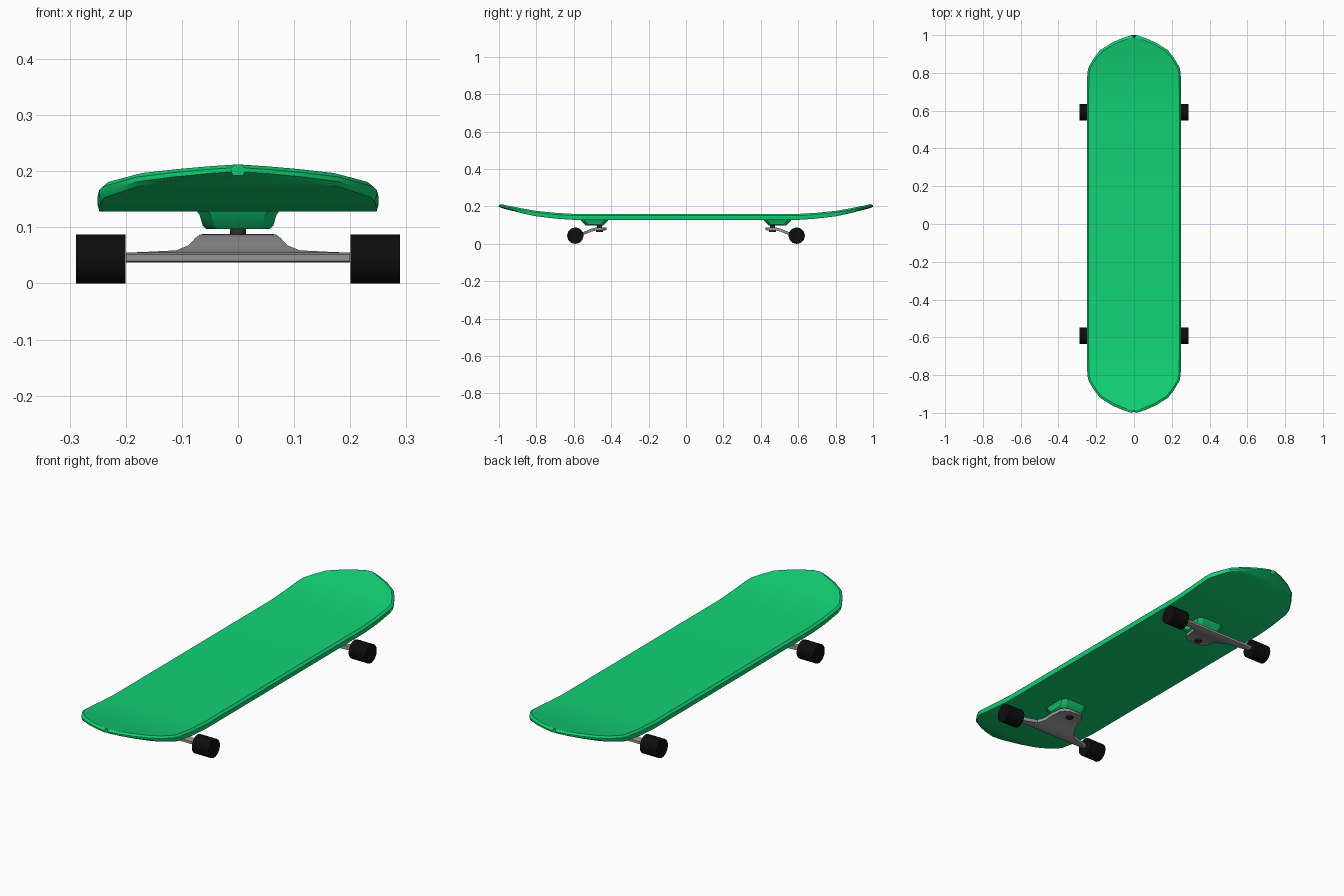
import bpy, bmesh, math

if "Cube" in bpy.data.objects:
    bpy.data.objects.remove(bpy.data.objects["Cube"])


def material(name, rgb):
    m = bpy.data.materials.new(name)
    m.diffuse_color = (*rgb, 1)
    m.use_nodes = True
    m.node_tree.nodes["Principled BSDF"].inputs["Base Color"].default_value = m.diffuse_color
    return m


GREEN = material("green", (0.006, 0.65, 0.18))
BLACK = material("black", (0.004, 0.004, 0.004))
STEEL = material("dark_steel", (0.03, 0.03, 0.03))
GREY = material("grey", (0.3, 0.3, 0.3))


def loft(name, rings, mat, angle=30):
    """Skin a list of equal-sized closed rings and cap both ends."""
    bm = bmesh.new()
    loops = [[bm.verts.new(p) for p in ring] for ring in rings]
    for a, b in zip(loops, loops[1:]):
        n = len(a)
        for i in range(n):
            j = (i + 1) % n
            bm.faces.new((a[i], a[j], b[j], b[i]))
    bm.faces.new(loops[0])
    bm.faces.new(loops[-1])
    bmesh.ops.recalc_face_normals(bm, faces=bm.faces)
    me = bpy.data.meshes.new(name)
    bm.to_mesh(me)
    bm.free()
    ob = bpy.data.objects.new(name, me)
    bpy.context.collection.objects.link(ob)
    me.materials.append(mat)
    bpy.ops.object.select_all(action='DESELECT')
    ob.select_set(True)
    bpy.context.view_layer.objects.active = ob
    bpy.ops.object.shade_smooth_by_angle(angle=math.radians(angle))
    return ob


def cylinder(name, radius, depth, loc, rot, mat, sides):
    bpy.ops.mesh.primitive_cylinder_add(vertices=sides, radius=radius, depth=depth,
                                        location=loc, rotation=rot)
    ob = bpy.context.object
    ob.name = name
    ob.data.materials.append(mat)
    bpy.ops.object.shade_smooth_by_angle(angle=math.radians(30))
    return ob


# Deck: stations along half the length (y, half width, top z, thickness)
half = [(0.0, 0.25, 0.160, 0.032), (0.60, 0.25, 0.160, 0.032),
        (0.70, 0.25, 0.166, 0.031), (0.80, 0.247, 0.176, 0.029),
        (0.83, 0.241, 0.181, 0.028), (0.88, 0.211, 0.189, 0.026),
        (0.92, 0.180, 0.197, 0.024), (0.96, 0.117, 0.204, 0.022),
        (0.985, 0.060, 0.209, 0.021), (1.0, 0.012, 0.212, 0.020)]
stations = [(-y, w, z, t) for y, w, z, t in half[:0:-1]] + half
rings = []
for y, w, z, t in stations:
    k = 1 - 0.012 * max(0, (abs(y) - 0.8) / 0.2)
    top, low = max(w - 0.010, 0.004), max(w - 0.003, 0.006)
    rings.append([(-top, y * k, z), (top, y * k, z),
                  (w, y, z - 0.3 * t), (w, y, z - 0.65 * t),
                  (low, y * k, z - t), (-low, y * k, z - t),
                  (-w, y, z - 0.65 * t), (-w, y, z - 0.3 * t)])
loft("deck", rings, GREEN)


def riser_ring(hx, hy, cy, z):
    c = 0.02
    return [(x, cy + y, z) for x, y in
            [(hx, hy - c), (hx - c, hy), (c - hx, hy), (-hx, hy - c),
             (-hx, c - hy), (c - hx, -hy), (hx - c, -hy), (hx, c - hy)]]


# Hanger profile: inward offset from axle, centre z, half thickness, half width
hanger = [(-0.013, 0.046, 0.006, 0.2), (-0.006, 0.046, 0.009, 0.2),
          (0.008, 0.046, 0.009, 0.2), (0.016, 0.047, 0.009, 0.17),
          (0.030, 0.051, 0.008, 0.11), (0.055, 0.060, 0.008, 0.088),
          (0.085, 0.073, 0.008, 0.076), (0.110, 0.079, 0.008, 0.068),
          (0.140, 0.080, 0.008, 0.063), (0.157, 0.080, 0.008, 0.048),
          (0.167, 0.080, 0.007, 0.025)]

for end, s in (("front", -1), ("back", 1)):
    # Base under the deck
    loft(end + "_truck_base",
         [riser_ring(0.077, 0.078, s * 0.489, 0.135),
          riser_ring(0.068, 0.070, s * 0.489, 0.121),
          riser_ring(0.063, 0.052, s * 0.489, 0.103),
          riser_ring(0.056, 0.046, s * 0.489, 0.097)], GREEN)
    # Swept hanger plate with axle bar
    loft(end + "_hanger",
         [[(-w, s * (0.592 - d), z - h), (w, s * (0.592 - d), z - h),
           (w, s * (0.592 - d), z + h), (-w, s * (0.592 - d), z + h)]
          for d, z, h, w in hanger], GREY)
    # Kingpin and nut
    cylinder(end + "_kingpin", 0.014, 0.036, (0, s * 0.462, 0.084), (0, 0, 0), STEEL, 12)
    cylinder(end + "_kingpin_nut", 0.018, 0.010, (0, s * 0.462, 0.069), (0, 0, 0), STEEL, 6)
    # Wheels
    for side, x in (("left", -0.2445), ("right", 0.2445)):
        cylinder(f"{end}_{side}_wheel", 0.0435, 0.088, (x, s * 0.592, 0.0435),
                 (0, math.pi / 2, 0), BLACK, 24)
